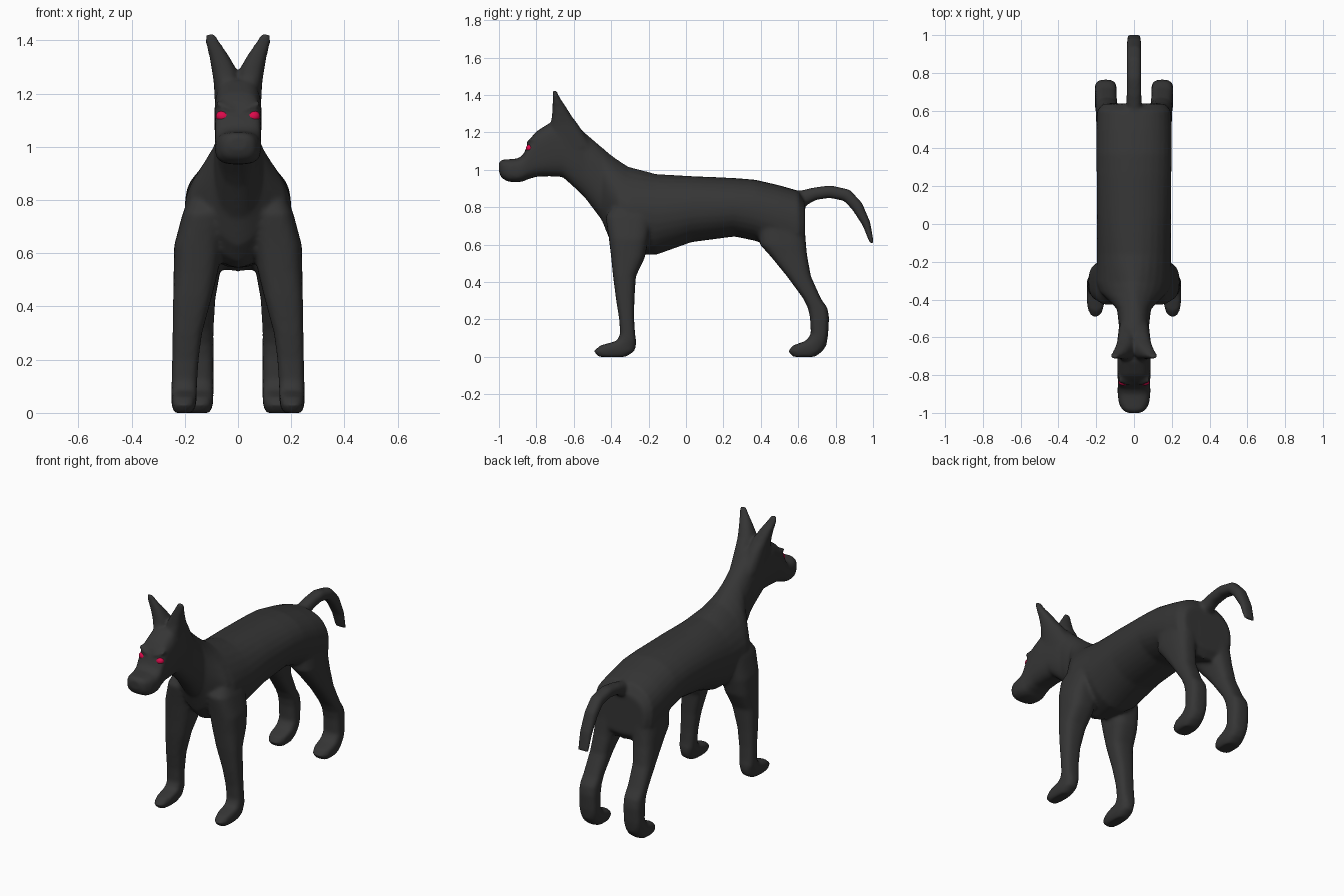
import bpy, bmesh, math
from mathutils import Vector, Matrix

SIDES = 28


def material(name, rgb):
    m = bpy.data.materials.new(name)
    m.diffuse_color = (*rgb, 1)
    return m


coat = material("dark grey coat", (0.036, 0.036, 0.036))
red = material("red eye", (0.72, 0.003, 0.07))


def loft(bm, rings):
    """Skin closed superellipse rings given as (centre, half axis u, half axis v, power)."""
    loops = []
    for c, u, v, p in rings:
        loop = []
        for i in range(SIDES):
            a = 2 * math.pi * i / SIDES
            ca, sa = math.cos(a), math.sin(a)
            s = math.copysign(abs(ca) ** (2 / p), ca)
            t = math.copysign(abs(sa) ** (2 / p), sa)
            loop.append(bm.verts.new(Vector(c) + Vector(u) * s + Vector(v) * t))
        loops.append(loop)
    for a, b in zip(loops, loops[1:]):
        for i in range(SIDES):
            j = (i + 1) % SIDES
            bm.faces.new((a[i], a[j], b[j], b[i]))
    bm.faces.new(loops[0][::-1])
    bm.faces.new(loops[-1])


def upright(rows, side, p):
    """Horizontal slices (z, y front, y back, x inner, x outer) for legs and ears."""
    return [((side * (xi + xo) / 2, (y0 + y1) / 2, z),
             ((xo - xi) / 2, 0, 0), (0, (y1 - y0) / 2, 0), p)
            for z, y0, y1, xi, xo in rows]


bm = bmesh.new()

# Head, neck and trunk: y, top, bottom, half width, power
trunk = [
    (-1.0, 1.04, .985, .035, 2.5), (-.985, 1.054, .955, .062, 2.8),
    (-.95, 1.056, .936, .08, 3), (-.90, 1.06, .933, .087, 3),
    (-.87, 1.08, .938, .087, 3), (-.845, 1.14, .95, .086, 3.2),
    (-.83, 1.17, .953, .086, 3.2), (-.80, 1.205, .963, .087, 3.2),
    (-.73, 1.25, .965, .089, 3), (-.66, 1.25, .962, .087, 2.8),
    (-.58, 1.235, .89, .083, 2.6), (-.54, 1.197, .85, .08, 2.4),
    (-.45, 1.12, .73, .09, 2.2), (-.41, 1.087, .63, .13, 1.7),
    (-.36, 1.05, .57, .18, 1.5), (-.31, 1.017, .545, .20, 1.6),
    (-.16, .977, .545, .197, 2), (.03, .966, .613, .196, 2.1),
    (.26, .956, .643, .198, 2.1), (.37, .947, .62, .2, 2.2),
    (.5, .917, .57, .2, 2.3), (.6, .888, .53, .196, 2.4), (.637, .83, .58, .165, 2.4)]
loft(bm, [((0, y, (t + b) / 2), (w, 0, 0), (0, 0, (t - b) / 2), p)
          for y, t, b, w, p in trunk])

# Slices of the paired limbs and ears
front_leg = [
    (.85, -.36, -.2, .06, .165), (.75, -.43, -.18, .05, .208), (.63, -.412, -.2, .06, .24),
    (.53, -.40, -.22, .075, .242), (.43, -.39, -.268, .10, .244), (.3, -.373, -.276, .135, .246),
    (.2, -.357, -.277, .148, .248), (.12, -.352, -.272, .153, .25), (.085, -.37, -.266, .155, .25),
    (.06, -.46, -.267, .155, .25), (.03, -.493, -.275, .158, .25), (.0, -.47, -.32, .17, .24)]
hind_leg = [
    (.75, .38, .63, .03, .185), (.6, .395, .642, .05, .2), (.54, .45, .648, .065, .2),
    (.43, .54, .668, .085, .203), (.31, .628, .722, .092, .206), (.26, .652, .757, .092, .207),
    (.21, .663, .765, .092, .208), (.12, .668, .76, .092, .208), (.085, .64, .755, .092, .208),
    (.06, .57, .75, .092, .208), (.03, .547, .73, .094, .207), (.0, .57, .69, .105, .197)]
ear = [
    (1.12, -.72, -.5, -.01, .085), (1.24, -.726, -.575, -.005, .091),
    (1.285, -.717, -.61, .002, .098), (1.34, -.714, -.644, .033, .108),
    (1.39, -.713, -.677, .066, .122), (1.427, -.713, -.693, .087, .122)]
for side in (-1, 1):
    loft(bm, upright(front_leg, side, 2.8))
    loft(bm, upright(hind_leg, side, 2.8))
    loft(bm, upright(ear, side, 2.4))
    # Brow ridge slanting down towards the nose
    loft(bm, [((side * x, y, z), (0, .016, 0), (0, 0, .013), 2)
              for x, y, z in ((.022, -.838, 1.137), (.05, -.834, 1.15), (.08, -.825, 1.163))])

# Tail: y, z, half thickness along an arching path
tail = [(.56, .83, .05), (.63, .85, .042), (.69, .872, .034), (.77, .883, .034),
        (.86, .864, .034), (.915, .805, .032), (.965, .71, .022), (.994, .607, .01)]
rings = []
for i, (y, z, r) in enumerate(tail):
    a, b = tail[max(i - 1, 0)], tail[min(i + 1, len(tail) - 1)]
    d = Vector((0, b[0] - a[0], b[1] - a[1])).normalized()
    rings.append(((0, y, z), (.04, 0, 0), Vector((0, -d.z, d.y)) * r, 2.4))
loft(bm, rings)

bmesh.ops.recalc_face_normals(bm, faces=bm.faces)
mesh = bpy.data.meshes.new("dog_body")
bm.to_mesh(mesh)
bm.free()
mesh.materials.append(coat)
body = bpy.data.objects.new("dog_body", mesh)
bpy.context.collection.objects.link(body)

# Fuse all parts into one skin and soften the joins
fuse = body.modifiers.new("fuse", 'REMESH')
fuse.mode = 'VOXEL'
fuse.voxel_size = .01
fuse.use_smooth_shade = True
soft = body.modifiers.new("soften", 'SMOOTH')
soft.factor = .5
soft.iterations = 8

# Eyes: flattened balls set under the brows
for side, name in ((-1, "right_eye"), (1, "left_eye")):
    bm = bmesh.new()
    bmesh.ops.create_uvsphere(bm, u_segments=16, v_segments=10, radius=1)
    bm.transform(Matrix.Translation((side * .056, -.836, 1.113))
                 @ Matrix.Rotation(side * -.3, 4, 'Y')
                 @ Matrix.Diagonal((.027, .02, .022, 1)))
    for f in bm.faces:
        f.smooth = True
    me = bpy.data.meshes.new(name)
    bm.to_mesh(me)
    bm.free()
    me.materials.append(red)
    bpy.context.collection.objects.link(bpy.data.objects.new(name, me))
